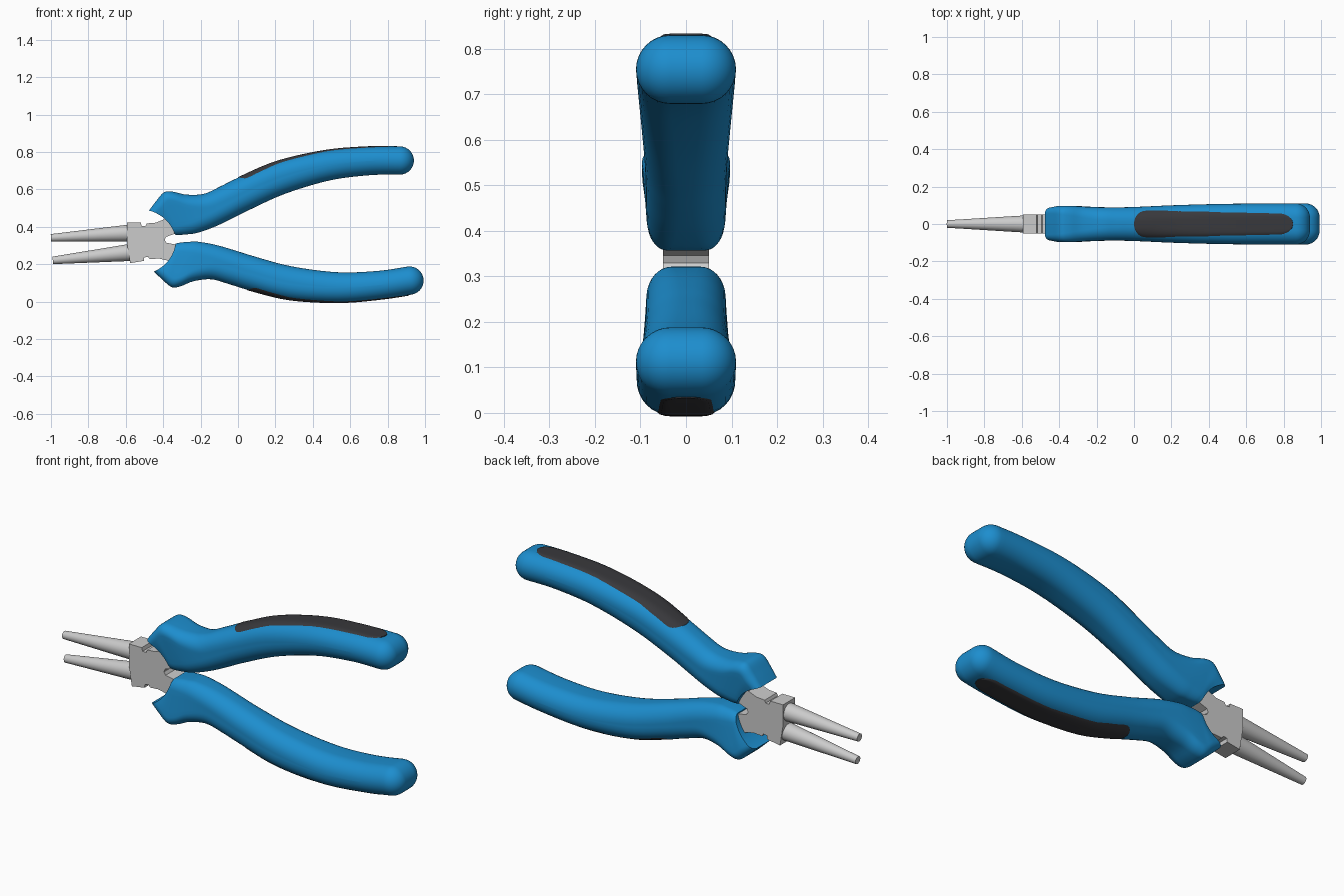
import bpy, bmesh
from math import sin, cos, pi, radians
from mathutils import Vector, Matrix
from mathutils.bvhtree import BVHTree

if "Cube" in bpy.data.objects:
    bpy.data.objects.remove(bpy.data.objects["Cube"])

# Symmetry axis of the open pliers: the lower half mirrors the upper one
AX = radians(4.63)
PIVOT = Matrix.Translation((-0.337, 0, 0.334))
MIRROR = PIVOT @ Matrix.Scale(-1, 4, Vector((-sin(AX), 0, cos(AX)))) @ PIVOT.inverted()


def material(name, color):
    m = bpy.data.materials.new(name)
    m.diffuse_color = color
    m.use_nodes = True
    m.node_tree.nodes["Principled BSDF"].inputs["Base Color"].default_value = m.diffuse_color
    return m


BLUE = material("blue_grip", (0.012, 0.27, 0.62, 1))
DARK = material("dark_pad", (0.04, 0.04, 0.045, 1))


def finish(bm, part, mat=None, angle=35):
    """Make the upper object and its mirrored lower copy."""
    bmesh.ops.remove_doubles(bm, verts=bm.verts, dist=1e-5)
    bmesh.ops.dissolve_degenerate(bm, edges=bm.edges, dist=1e-5)
    for side in ("upper", "lower"):
        if side == "lower":
            bm.transform(MIRROR)
        bmesh.ops.recalc_face_normals(bm, faces=bm.faces)
        me = bpy.data.meshes.new(f"{side}_{part}")
        bm.to_mesh(me)
        ob = bpy.data.objects.new(me.name, me)
        bpy.context.collection.objects.link(ob)
        if mat:
            me.materials.append(mat)
        bpy.ops.object.select_all(action='DESELECT')
        ob.select_set(True)
        bpy.context.view_layer.objects.active = ob
        bpy.ops.object.shade_smooth_by_angle(angle=radians(angle))
    bm.free()


def catmull(rows, sub):
    out = []
    for i in range(len(rows) - 1):
        a, b, c, d = (rows[min(max(i + k, 0), len(rows) - 1)] for k in (-1, 0, 1, 2))
        for s in range(sub):
            t = s / sub
            out.append([0.5 * (2*q + (r-p)*t + (2*p - 5*q + 4*r - s2)*t*t + (3*q - p - 3*r + s2)*t**3)
                        for p, q, r, s2 in zip(a, b, c, d)])
    return out + [list(rows[-1])]


def half_section(tx, tz, bx, bz, wt, wb, r, bow):
    """Right half of a tapered rounded section, from bottom to top."""
    T, B = Vector((tx, 0, tz)), Vector((bx, 0, bz))
    mid, up = (T + B) / 2, (T - B) / 2
    h = up.length
    up = up.normalized()
    back = Vector((up.z, 0, -up.x))
    w = max(wt, wb)
    r = min(r, h, w)
    yv = [(w - r + r*cos(a), -(h - r) + r*sin(a)) for a in (pi/2*(i/8 - 1) for i in range(9))]
    yv += [(w, (h - r)*k) for k in (-0.6, -0.2, 0.2, 0.6)]
    yv += [(w - r + r*cos(a), h - r + r*sin(a)) for a in (pi/2*i/8 for i in range(9))]
    pts = []
    for y, v in yv:
        f = v / h if h > 1e-6 else 0
        p = mid + up*v + back*bow*(1 - f*f)
        p.y = y * (wb + (wt - wb)*(f + 1)/2) / w
        pts.append(p)
    return pts


# Handle stations: top x, z, bottom x, z, top and bottom half-width, corner radius, bow
STATIONS = [
    (-.476, .487, -.337, .358, .092, .074, .035, .025),
    (-.438, .537, -.326, .357, .100, .076, .045, .013),
    (-.396, .584, -.305, .357, .102, .078, .050, .000),
    (-.350, .588, -.270, .360, .101, .080, .055, .000),
    (-.275, .572, -.220, .367, .096, .083, .062, .000),
    (-.180, .577, -.130, .398, .091, .086, .070, .000),
    (-.090, .618, -.040, .440, .090, .088, .075, .000),
    (.010, .667, .060, .490, .093, .091, .078, .000),
    (.210, .751, .250, .576, .103, .098, .078, .000),
    (.470, .809, .490, .648, .110, .105, .077, .000),
    (.700, .828, .705, .676, .110, .108, .076, .000),
    (.865, .830, .865, .679, .110, .110, .0755, .000),
]
rows = catmull(STATIONS, 5)
# rounded far end
for i in range(1, 11):
    t = pi/2*i/10
    hh, w = 0.0755*cos(t), 0.11 - 0.0755*(1 - cos(t))
    x = 0.865 + 0.0755*sin(t)
    rows.append((x, .7545 + hh, x, .7545 - hh, w, w, max(hh, 1e-5), 0))

# Handle grip loft
bm = bmesh.new()
rings = []
for row in rows:
    half = half_section(*row)
    full = half + [Vector((p.x, -p.y, p.z)) for p in reversed(half)]
    rings.append([bm.verts.new(p) for p in full])
n = len(rings[0])
for a, b in zip(rings, rings[1:]):
    for i in range(n):
        j = (i + 1) % n
        bm.faces.new((a[i], a[j], b[j], b[i]))
for i in range(n//2 - 1):   # concave front face around the joint
    bm.faces.new([rings[0][k] for k in (i, n-1-i, n-2-i, i+1)])
bm.normal_update()
surface = BVHTree.FromBMesh(bm)
finish(bm, "handle_grip", BLUE)

# Soft pad draped on the outer side of the handle
bm = bmesh.new()
X0, X1, NX, NY = 0.0, 0.85, 48, 12
strips = []
for i in range(NX + 1):
    x = X0 + (X1 - X0)*(1 - cos(pi*i/NX))/2
    w = 0.082 - 0.024*(x - X0)/(X1 - X0)
    for d in (x - X0, X1 - x):    # rounded ends
        if d < 0.07:
            w *= max(1 - (1 - d/0.07)**2, 0.0004)**0.5
    strip = []
    for j in range(NY + 1):
        y = w*(2*j/NY - 1)
        hit = surface.ray_cast(Vector((x, y, 2)), Vector((0, 0, -1)))[0]
        rim = j in (0, NY) or i in (0, NX)
        strip.append(bm.verts.new(hit + Vector((0, 0, -0.002 if rim else 0.003))))
    strips.append(strip)
for a, b in zip(strips, strips[1:]):
    for j in range(NY):
        bm.faces.new((a[j], b[j], b[j+1], a[j+1]))
finish(bm, "handle_pad", DARK, 60)

# Steel joint plate with its tang running into the handle
OUTLINE = [(-.594, .313), (-.594, .422), (-.520, .422), (-.515, .404), (-.494, .404),
           (-.488, .418), (-.440, .422), (-.395, .440), (-.380, .480), (-.300, .480),
           (-.280, .420), (-.340, .362), (-.385, .346), (-.392, .3295)]
bm = bmesh.new()
face = bm.faces.new([bm.verts.new((x, -0.05, z)) for x, z in OUTLINE])
ext = bmesh.ops.extrude_face_region(bm, geom=[face])
bmesh.ops.translate(bm, verts=[v for v in ext["geom"] if isinstance(v, bmesh.types.BMVert)],
                    vec=(0, 0.1, 0))
finish(bm, "joint_plate", None, 20)

# Round tapered jaw
bm = bmesh.new()
tip, base = Vector((-1.0, 0, .341)), Vector((-.58, 0, .366))
axis = tip - base
rot = axis.to_track_quat('Z', 'Y').to_matrix().to_4x4()
bmesh.ops.create_cone(bm, cap_ends=True, segments=40, radius1=0.046, radius2=0.020,
                      depth=axis.length, matrix=Matrix.Translation((tip + base)/2) @ rot)
finish(bm, "round_jaw")
